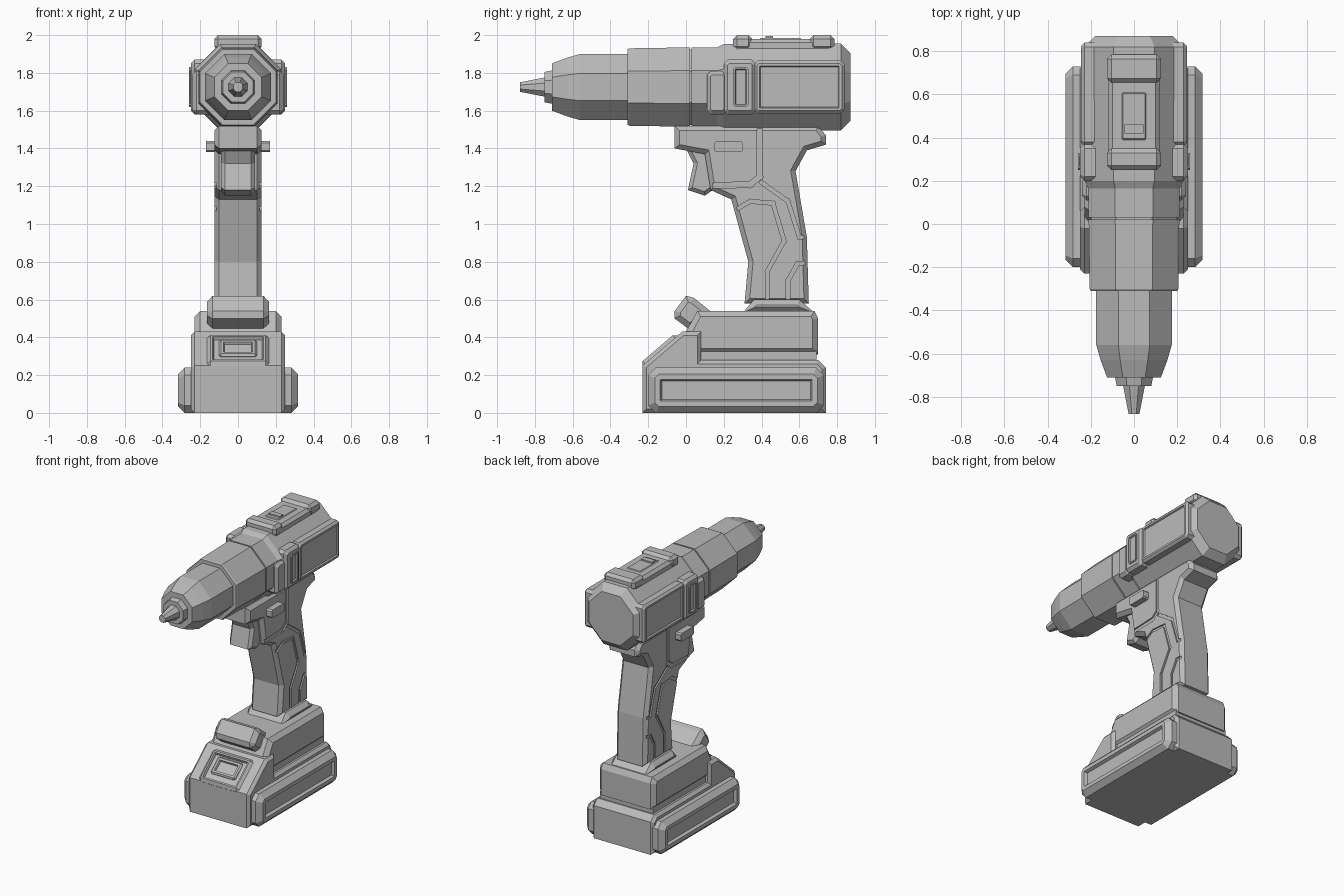
import bpy, bmesh, math
from mathutils import Matrix, Vector

if "Cube" in bpy.data.objects:
    bpy.data.objects.remove(bpy.data.objects["Cube"])

COLOUR = (.5, .5, .5, 1)
grey = bpy.data.materials.new("plain grey")
grey.use_nodes = True
grey.diffuse_color = COLOUR
grey.node_tree.nodes["Principled BSDF"].inputs["Base Color"].default_value = COLOUR

BARREL_HEIGHT = 1.725
GRIP_HALF = .125
RIM = .02


def finish(name, bm):
    bmesh.ops.recalc_face_normals(bm, faces=bm.faces)
    mesh = bpy.data.meshes.new(name)
    bm.to_mesh(mesh)
    bm.free()
    mesh.materials.append(grey)
    ob = bpy.data.objects.new(name, mesh)
    bpy.context.collection.objects.link(ob)
    return ob


def sink(bm, faces, border, depth):
    """Leave a flat border, then sink the middle of each face."""
    bmesh.ops.inset_individual(bm, faces=faces, thickness=border)
    bmesh.ops.inset_individual(bm, faces=faces, thickness=depth / 2, depth=-depth)


def bridge(bm, rings):
    """Skin a row of matching rings and close both ends."""
    for lower, upper in zip(rings, rings[1:]):
        for i in range(len(lower)):
            bm.faces.new((lower[i - 1], lower[i], upper[i], upper[i - 1]))
    caps = [bm.faces.new(rings[0]), bm.faces.new(rings[-1])]
    bmesh.ops.recalc_face_normals(bm, faces=bm.faces)
    return caps


def prism(name, profile, half, rim=0, border=0, depth=0):
    """Side profile (y, z) pulled to both sides, with chamfered rims."""
    bm = bmesh.new()
    caps = bridge(bm, [[bm.verts.new((x, y, z)) for y, z in profile] for x in (-half, half)])
    if rim:
        edges = list({edge for cap in caps for edge in cap.edges})
        bmesh.ops.bevel(bm, geom=edges, offset=rim, segments=1, affect='EDGES')
    if depth:
        bm.normal_update()
        outer = [f for f in bm.faces if all(abs(abs(v.co.x) - half) < .001 for v in f.verts)]
        sink(bm, outer, border, depth)
    return finish(name, bm)


def barrel(name, stations):
    """Eight-sided turned part along y from (y, radius to the flats) stations."""
    bm = bmesh.new()
    rings = []
    for y, radius in stations:
        ring = []
        for k in range(8):
            angle = (k + .5) * math.pi / 4
            corner = radius / math.cos(math.pi / 8)
            ring.append(bm.verts.new((corner * math.cos(angle), y,
                                      BARREL_HEIGHT + corner * math.sin(angle))))
        rings.append(ring)
    bridge(bm, rings)
    return finish(name, bm)


def box(name, centre, size, tilt=0, rim=0, border=0, depth=0):
    bm = bmesh.new()
    bmesh.ops.create_cube(bm, size=1, matrix=Matrix.Diagonal((*size, 1)))
    if rim:
        bmesh.ops.bevel(bm, geom=bm.edges[:], offset=rim, segments=1, affect='EDGES')
    if depth:
        bm.normal_update()
        sink(bm, [max(bm.faces, key=lambda f: f.calc_center_median().z)], border, depth)
    bm.transform(Matrix.Translation(centre) @ Matrix.Rotation(tilt, 4, 'X'))
    return finish(name, bm)


def panel(front, back, bottom, top, cut):
    """Rectangular profile with cut corners."""
    return [(front + cut, bottom), (back - cut, bottom), (back, bottom + cut), (back, top - cut),
            (back - cut, top), (front + cut, top), (front, top - cut), (front, bottom + cut)]


def cut_groove(target, name, path, width):
    """Carve a shallow channel along a side path into both flanks."""
    bm = bmesh.new()
    points = [Vector((0, y, z)) for y, z in path]
    for start, end in zip(points, points[1:]):
        run = end - start
        turn = Matrix.Rotation(math.atan2(run.z, run.y), 4, 'X')
        for side in (-GRIP_HALF, GRIP_HALF):
            place = Matrix.Translation((start + end) / 2 + Vector((side, 0, 0)))
            shape = Matrix.Diagonal((RIM, run.length + width, width, 1))
            bmesh.ops.create_cube(bm, size=1, matrix=place @ turn @ shape)
    cutter = finish(name, bm)
    cutter.hide_render = True
    cutter.display_type = 'WIRE'
    cutter.hide_set(True)
    modifier = target.modifiers.new(name, 'BOOLEAN')
    modifier.operation = 'DIFFERENCE'
    modifier.solver = 'EXACT'
    modifier.use_self = True
    modifier.object = cutter


# Bit, chuck, gearbox and motor housing
barrel("bit_tip", [(-.88, .025), (-.7, .06)])
barrel("chuck_nose", [(-.75, .08), (-.7, .09)])
barrel("chuck", [(-.71, .125), (-.63, .155), (-.56, .175), (-.3, .175)])
barrel("gearbox", [(-.31, .2), (-.3, .205), (.02, .21)])
barrel("gearbox_seam", [(0, .2), (.1, .2)])
barrel("housing_collar", [(.03, .21), (.18, .21)])
barrel("motor_housing", [(.16, .208), (.2, .228), (.82, .23), (.87, .18)])

# Panels on the flanks of the housing
prism("side_panel", panel(.36, .84, .0 + 1.585, 1.865, RIM), .245, .015, border=.015, depth=.01)
prism("vent_block", panel(.2, .37, 1.58, 1.87, RIM), .25, RIM)
prism("vent_step", panel(.11, .22, 1.58, 1.81, RIM), .24, RIM)
prism("vent_slot", panel(.25, .33, 1.62, 1.83, .01), .26, border=.01, depth=.015)

# Top rail with raised ends and a sliding switch
box("top_rail", (0, .51, 1.94), (.24, .52, .08), rim=RIM)
for name, middle, length in (("front_rail_end", .3, .1), ("back_rail_end", .72, .13)):
    box(name, (0, middle, 1.96), (.25, length, .08), rim=RIM)
box("switch_plate", (0, .5, 1.97), (.12, .23, .03), rim=.01)
box("switch_knob", (0, .44, 1.98), (.09, .04, .03))

# Handle, with grooves that part the grips
handle = prism("handle", [(-.06, 1.52), (-.06, 1.4), (.1, 1.37), (.13, 1.18), (.24, 1.13),
                          (.33, .8), (.31, .58), (.65, .58), (.64, .93), (.58, 1.28),
                          (.64, 1.39), (.74, 1.42), (.74, 1.47), (.7, 1.52)], GRIP_HALF, .025)
cut_groove(handle, "trigger_groove", [(.39, 1.6), (.39, 1.25), (.34, 1.21), (.1, 1.2)], .03)
cut_groove(handle, "front_grip_groove", [(.2, 1.04), (.34, 1.12), (.46, 1.11), (.52, .91),
                                         (.43, .75), (.43, .5)], RIM)
cut_groove(handle, "rear_grip_groove", [(.4, 1.22), (.54, 1.12), (.6, .93), (.7, .93)], RIM)
cut_groove(handle, "lower_grip_groove", [(.7, .8), (.59, .79), (.54, .7), (.54, .5)], RIM)

# Trigger and direction button
prism("trigger", [(0, 1.4), (.04, 1.32), (.01, 1.18), (.1, 1.15), (.17, 1.2), (.17, 1.4)], .09, RIM)
prism("direction_button", panel(.15, .3, 1.38, 1.44, .01), .17)

# Foot of the handle with its lamp hood
prism("foot_collar", [(.3, .53), (.36, .6), (.6, .6), (.68, .53)], .165, .03)
prism("foot", [(0, .43), (.06, .54), (.68, .54), (.7, .5), (.7, .31), (.06, .31)], .23, .03)
prism("lamp_hood", [(-.06, .5), (-.06, .54), (0, .62), (.04, .61), (.14, .53), (.02, .44)], .165, .03)

# Battery with side rails and release latch
prism("battery", [(-.23, 0), (-.23, .25), (-.02, .43), (.08, .43), (.08, .28), (.7, .28),
                  (.74, .24), (.74, 0)], .25, RIM)
prism("battery_neck", panel(.02, .69, .25, .34, .01), .215)
prism("battery_rail", panel(-.2, .73, 0, .24, .04), .318, .035, border=.03, depth=RIM)
slope = math.atan2(.18, .21)
box("latch_frame", (0, -.13, .32), (.33, .25, .06), slope, RIM, border=.015, depth=RIM)
box("latch_button", (0, -.12, .33), (.2, .13, .05), slope, .01, border=RIM, depth=.015)
